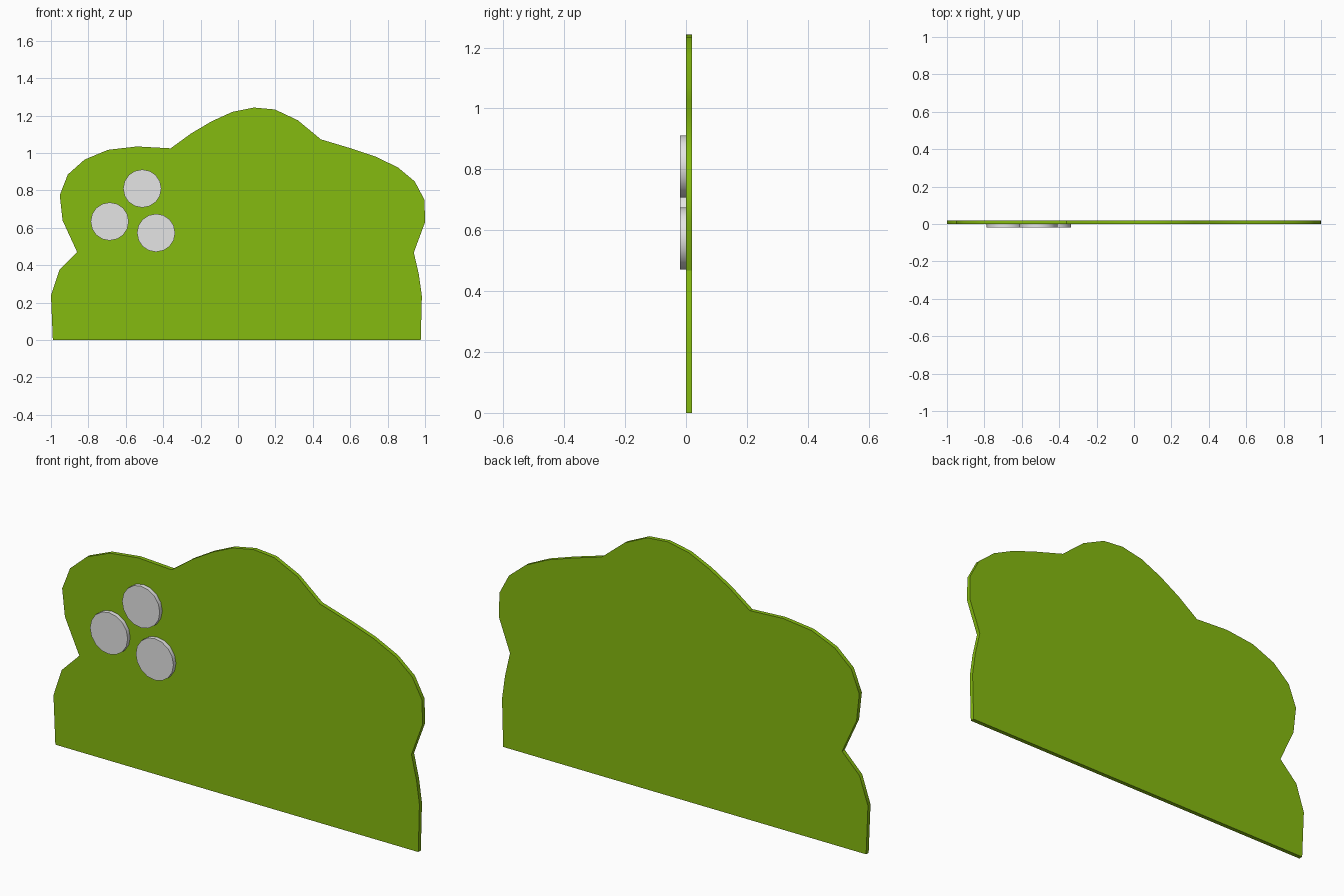
import bpy, bmesh, math

if "Cube" in bpy.data.objects:
    bpy.data.objects.remove(bpy.data.objects["Cube"])


def material(name, rgb):
    m = bpy.data.materials.new(name)
    m.diffuse_color = (*rgb, 1)
    m.use_nodes = True
    m.node_tree.nodes["Principled BSDF"].inputs["Base Color"].default_value = m.diffuse_color
    return m


def plate(name, outline, y_front, y_back, mat):
    # Extrude an (x, z) outline through the depth
    bm = bmesh.new()
    front = [bm.verts.new((x, y_front, z)) for x, z in outline]
    back = [bm.verts.new((x, y_back, z)) for x, z in outline]
    bm.faces.new(front)
    bm.faces.new(back[::-1])
    n = len(outline)
    for i in range(n):
        j = (i + 1) % n
        bm.faces.new((front[i], back[i], back[j], front[j]))
    bmesh.ops.recalc_face_normals(bm, faces=bm.faces)
    me = bpy.data.meshes.new(name)
    bm.to_mesh(me)
    bm.free()
    me.materials.append(mat)
    ob = bpy.data.objects.new(name, me)
    bpy.context.collection.objects.link(ob)
    bpy.context.view_layer.objects.active = ob
    ob.select_set(True)
    bpy.ops.object.shade_smooth_by_angle(angle=math.radians(30))
    ob.select_set(False)
    return ob


green = material("leaf green", (0.235, 0.494, 0.005))
pale = material("pale grey", (0.78, 0.78, 0.78))

# Bush silhouette, clockwise from the lower left corner
bush = [(-0.99, 0), (-1.0, 0.24), (-0.955, 0.375), (-0.86, 0.47), (-0.938, 0.64),
        (-0.953, 0.775), (-0.91, 0.885), (-0.82, 0.965), (-0.695, 1.017),
        (-0.54, 1.035), (-0.36, 1.025), (-0.25, 1.105), (-0.14, 1.17),
        (-0.03, 1.22), (0.085, 1.243), (0.197, 1.233), (0.32, 1.175),
        (0.443, 1.073), (0.603, 1.025), (0.737, 0.98), (0.855, 0.923),
        (0.945, 0.848), (0.997, 0.75), (1.0, 0.63), (0.94, 0.468),
        (0.967, 0.35), (0.983, 0.235), (0.977, 0)]
plate("bush_panel", bush, 0.0, 0.02, green)

# Three flower discs on the front
for i, (cx, cz) in enumerate([(-0.512, 0.81), (-0.686, 0.634), (-0.438, 0.573)]):
    ring = [(cx + 0.102 * math.cos(math.tau * k / 16),
             cz + 0.102 * math.sin(math.tau * k / 16)) for k in range(16)]
    plate(f"flower_disc_{i + 1}", ring, -0.02, 0.0, pale)
